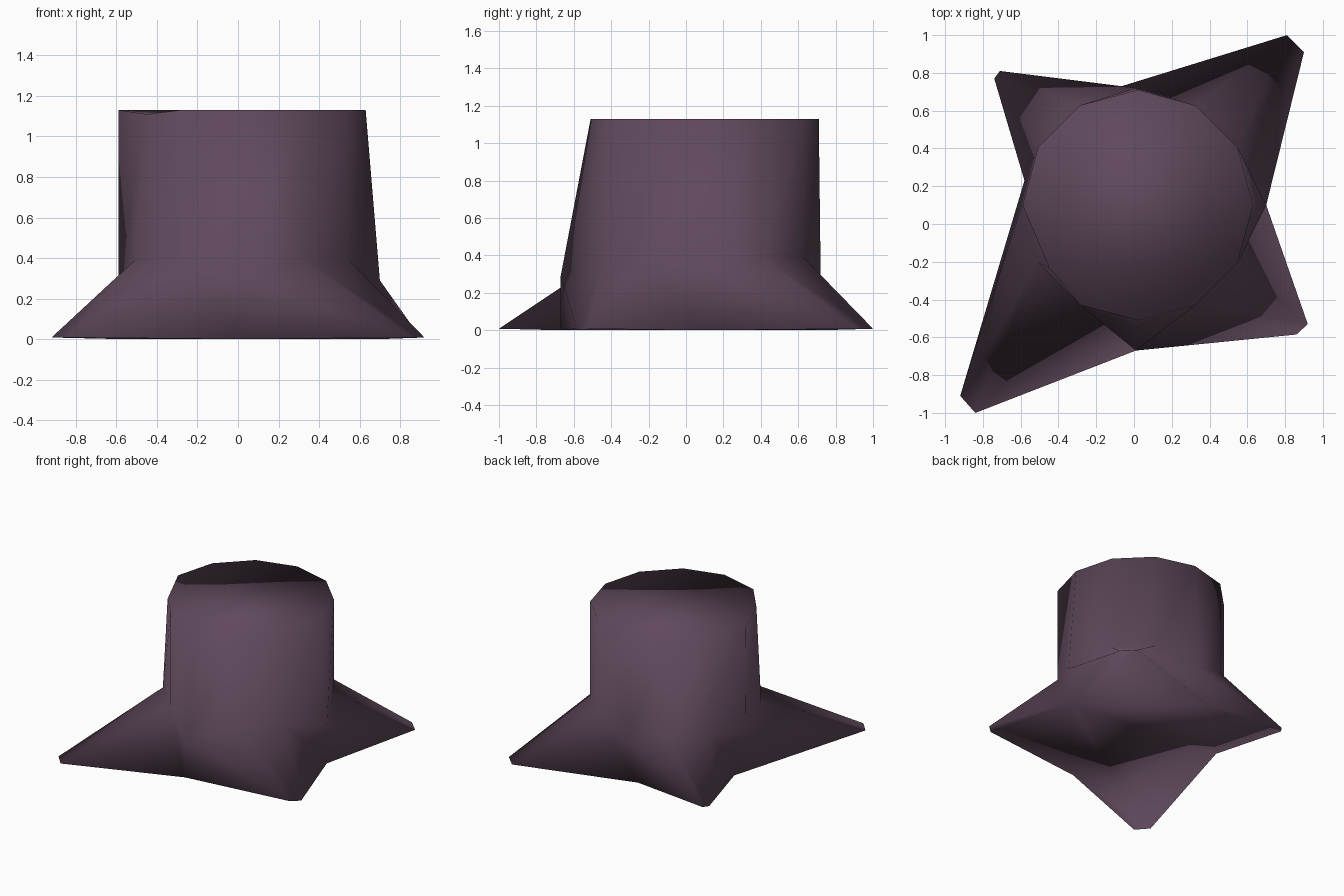
import bpy, bmesh, math

if "Cube" in bpy.data.objects:
    bpy.data.objects.remove(bpy.data.objects["Cube"])

SIDES = 12
CENTRE = (0.02, 0.10)

mat = bpy.data.materials.new("dusky purple bark")
mat.diffuse_color = (0.115, 0.066, 0.106, 1)
mat.use_nodes = True
mat.node_tree.nodes["Principled BSDF"].inputs["Base Color"].default_value = mat.diffuse_color

# Root tips: two ground corners per root, keyed by column (30 degree steps)
tips = {1: (0.90, 0.91), 2: (0.81, 1.00),
        4: (-0.71, 0.81), 5: (-0.74, 0.77),
        7: (-0.92, -0.91), 8: (-0.84, -1.00),
        10: (0.86, -0.585), 11: (0.92, -0.53)}
# Hollows between the roots: upper point on the wall, and ground point
hollows = {0: ((0.70, 0.10), (0.70, 0.10)), 3: ((0.01, 0.72), (-0.09, 0.722)),
           6: ((-0.59, 0.11), (-0.58, 0.23)), 9: ((0.01, -0.67), (0.01, -0.67))}


def round_point(i, radius, z):
    a = 2 * math.pi * i / SIDES
    return (CENTRE[0] + radius * math.cos(a), CENTRE[1] + radius * math.sin(a), z)


bm = bmesh.new()
base, mid, top = [], [], []
for i in range(SIDES):
    top.append(bm.verts.new(round_point(i, 0.61, 1.13)))
    if i in hollows:
        upper, ground = hollows[i]
        mid.append(bm.verts.new((*upper, 0.29)))
        base.append(bm.verts.new((*ground, 0.0)))
    else:
        mid.append(bm.verts.new(round_point(i, 0.61, 0.39)))
        base.append(bm.verts.new((*tips[i], 0.008)))

# Small chip in the rim at the front left
top[7].co = (-0.45, -0.23, 1.11)

# Root flare and trunk wall, creased the way the bark folds
for i in range(SIDES):
    j = (i + 1) % SIDES
    bm.faces.new((base[i], base[j], mid[i]))
    bm.faces.new((base[j], mid[j], mid[i]))
    bm.faces.new((mid[i], mid[j], top[j]))
    bm.faces.new((mid[i], top[j], top[i]))

# Cut top and underside
bm.faces.new(top)
bm.faces.new(base[::-1])
for f in bm.faces:
    f.smooth = True

mesh = bpy.data.meshes.new("tree_stump")
bm.to_mesh(mesh)
bm.free()
mesh.materials.append(mat)
stump = bpy.data.objects.new("tree_stump", mesh)
bpy.context.collection.objects.link(stump)
